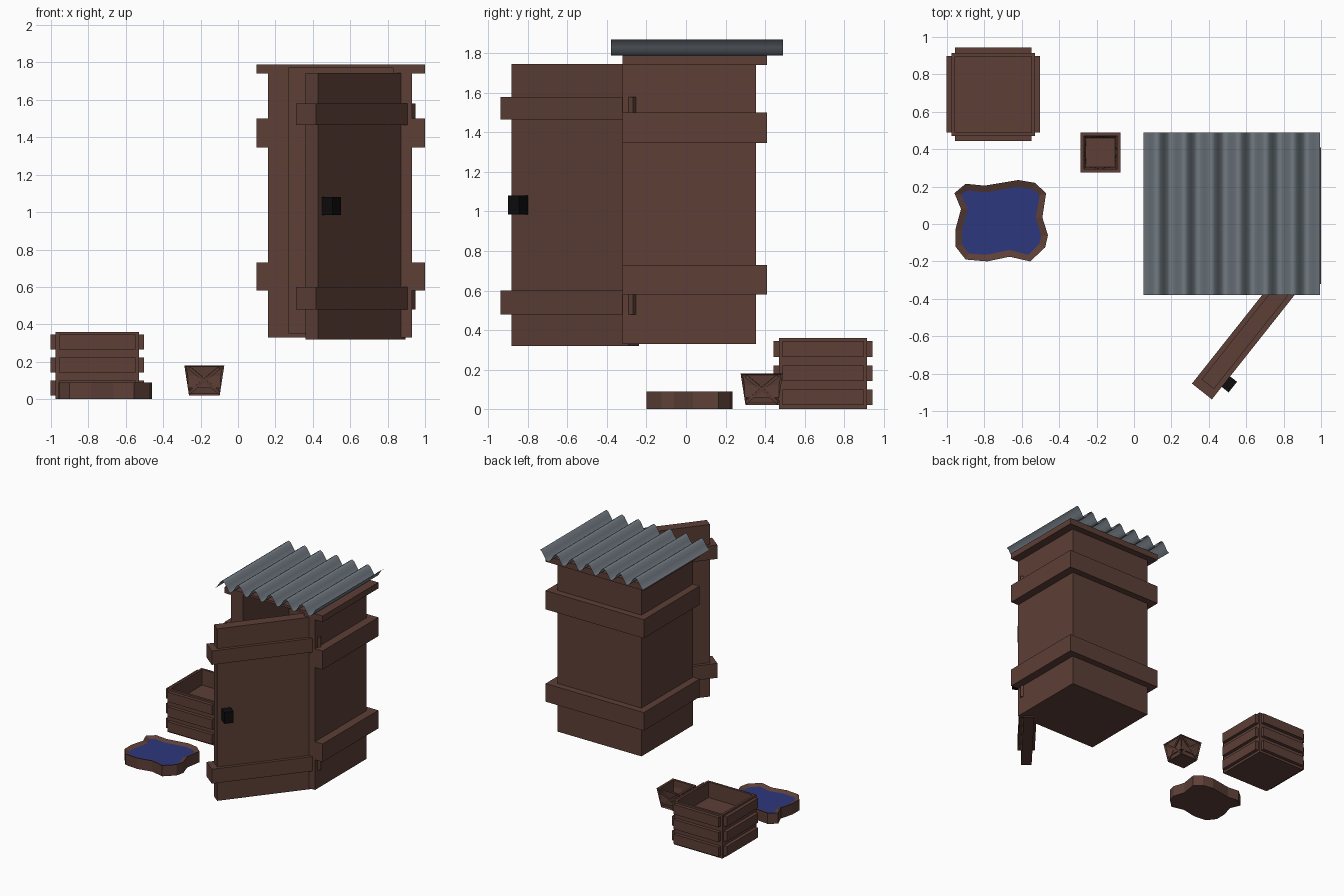
import bpy, bmesh, math
from mathutils import Vector, Matrix

if "Cube" in bpy.data.objects:
    bpy.data.objects.remove(bpy.data.objects["Cube"])


def material(name, rgb):
    m = bpy.data.materials.new(name)
    m.diffuse_color = (*rgb, 1)
    m.use_nodes = True
    m.node_tree.nodes["Principled BSDF"].inputs["Base Color"].default_value = m.diffuse_color
    return m


BROWN = material("brown wood", (0.109, 0.050, 0.038))
STEEL = material("grey metal", (0.165, 0.194, 0.220))
BLUE = material("blue water", (0.026, 0.038, 0.205))
BLACK = material("black iron", (0.004, 0.004, 0.004))


def finish(name, bm, *mats, recalc=True):
    if recalc:
        bmesh.ops.recalc_face_normals(bm, faces=bm.faces)
    me = bpy.data.meshes.new(name)
    bm.to_mesh(me)
    bm.free()
    for m in mats:
        me.materials.append(m)
    ob = bpy.data.objects.new(name, me)
    bpy.context.collection.objects.link(ob)
    return ob


def add_box(bm, lo, hi, matrix=Matrix()):
    lo, hi = Vector(lo), Vector(hi)
    m = matrix @ Matrix.Translation((lo + hi) / 2) @ Matrix.Diagonal((*(hi - lo), 1))
    bmesh.ops.create_cube(bm, size=1, matrix=m)


def box(name, lo, hi, mat=BROWN, matrix=Matrix()):
    bm = bmesh.new()
    add_box(bm, lo, hi, matrix)
    return finish(name, bm, mat)


# Cabin: a block with its front hollowed out
X0, X1, Y0, Y1, Z0, Z1 = 0.16, 0.93, -0.32, 0.355, 0.33, 1.79
bm = bmesh.new()
add_box(bm, (X0, Y0, Z0), (X1, Y1, Z1))
front = min(bm.faces, key=lambda f: f.calc_center_median().y)
inner = bmesh.ops.extrude_face_region(bm, geom=[front])["geom"]
bmesh.ops.delete(bm, geom=[front], context="FACES_ONLY")
ring = [v for v in inner if isinstance(v, bmesh.types.BMVert)]
for v in ring:
    v.co.x = 0.27 if v.co.x < 0.5 else 0.83
    v.co.z = 0.355 if v.co.z < 1 else 1.77
inner_face = [f for f in inner if isinstance(f, bmesh.types.BMFace)][0]
back = bmesh.ops.extrude_face_region(bm, geom=[inner_face])["geom"]
bmesh.ops.delete(bm, geom=[inner_face], context="FACES_ONLY")
for v in back:
    if isinstance(v, bmesh.types.BMVert):
        v.co.y = 0.28
finish("cabin_body", bm, BROWN)

# Boards wrapped round the sides and back of the cabin
for label, za, zb in (("lower", 0.58, 0.73), ("upper", 1.345, 1.50), ("top", 1.74, 1.79)):
    bm = bmesh.new()
    add_box(bm, (0.10, Y0, za), (X0, 0.41, zb))
    add_box(bm, (X1, Y0, za), (1.0, 0.41, zb))
    add_box(bm, (X0, Y1, za), (X1, 0.41, zb))
    finish(label + "_cabin_band", bm, BROWN)

# Corrugated roof sheet
bm = bmesh.new()
N, WAVES = 52, 6.5
rows = []
for i in range(N + 1):
    x = 0.05 + 0.945 * i / N
    z = 1.83 - 0.04 * math.cos(2 * math.pi * WAVES * i / N)
    rows.append([bm.verts.new((x, y, z)) for y in (-0.38, 0.49)])
for a, b in zip(rows, rows[1:]):
    bm.faces.new((a[0], b[0], b[1], a[1])).smooth = True
finish("corrugated_roof", bm, STEEL, recalc=False)

# Open door, built along its own length and turned into place
door = Matrix.Translation((0.629, -0.56, 0)) @ Matrix.Rotation(math.radians(51.6), 4, "Z")
box("door_panel", (-0.378, -0.042, 0.32), (0.378, 0.042, 1.745), BROWN, door)
for label, za, zb in (("lower", 0.48, 0.60), ("upper", 1.465, 1.58)):
    box(label + "_door_band", (-0.428, -0.068, za), (0.428, 0.068, zb), BROWN, door)
box("door_handle", (-0.343, -0.115, 0.985), (-0.271, -0.042, 1.08), BLACK, door)


def hollow_top(bm, thickness, depth):
    top = max(bm.faces, key=lambda f: f.calc_center_median().z)
    bmesh.ops.inset_region(bm, faces=[top], thickness=thickness)
    new = bmesh.ops.extrude_face_region(bm, geom=[top])["geom"]
    bmesh.ops.delete(bm, geom=[top], context="FACES_ONLY")
    verts = [v for v in new if isinstance(v, bmesh.types.BMVert)]
    bmesh.ops.translate(bm, verts=verts, vec=(0, 0, -depth))


# Large slatted crate
cx, cy, h = -0.7525, 0.693, 0.222
bm = bmesh.new()
add_box(bm, (cx - h, cy - h, 0), (cx + h, cy + h, 0.36))
hollow_top(bm, 0.026, 0.13)
finish("large_crate", bm, BROWN)
bm = bmesh.new()
for za in (0.02, 0.142, 0.265):
    for k in range(4):
        m = Matrix.Translation((cx, cy, 0)) @ Matrix.Rotation(k * math.pi / 2, 4, "Z")
        add_box(bm, (-0.205, h - 0.005, za), (0.205, 0.25, za + 0.08), m)
finish("large_crate_slats", bm, BROWN)

# Small tapered crate with recessed sides and crossed braces
c = Vector((-0.18, 0.383, 0))
TOP, BOT, ZB, ZT = 0.107, 0.082, 0.02, 0.18
bm = bmesh.new()
add_box(bm, (-TOP, -TOP, ZB), (TOP, TOP, ZT))
for v in bm.verts:
    if v.co.z < 0.1:
        v.co.x *= BOT / TOP
        v.co.y *= BOT / TOP
bm.normal_update()
sides = [f for f in bm.faces if abs(f.normal.z) < 0.5]
hollow_top(bm, 0.027, 0.12)
bmesh.ops.inset_individual(bm, faces=sides, thickness=0.012, depth=-0.01)
bmesh.ops.translate(bm, verts=bm.verts, vec=c)
finish("small_crate", bm, BROWN)
bm = bmesh.new()
tilt = math.atan2(TOP - BOT, ZT - ZB)
for k in range(4):
    face = (Matrix.Translation(c) @ Matrix.Rotation(k * math.pi / 2, 4, "Z")
            @ Matrix.Translation((0, -(TOP + BOT) / 2, (ZB + ZT) / 2))
            @ Matrix.Rotation(tilt, 4, "X"))
    for s in (1, -1):
        m = face @ Matrix.Rotation(s * math.radians(40), 4, "Y")
        add_box(bm, (-0.105, 0.001, -0.008), (0.105, 0.011, 0.008), m)
finish("small_crate_braces", bm, BROWN)

# Wavy pond basin: outline, inward sloping rim and water surface
outline = [(-0.96, 0.165), (-0.90, 0.215), (-0.80, 0.205), (-0.62, 0.235), (-0.53, 0.22),
           (-0.47, 0.165), (-0.49, 0.035), (-0.46, -0.06), (-0.475, -0.125), (-0.555, -0.20),
           (-0.665, -0.175), (-0.785, -0.20), (-0.90, -0.19), (-0.955, -0.12),
           (-0.955, -0.03), (-0.925, 0.08)]
bm = bmesh.new()
low = bm.faces.new([bm.verts.new((x, y, 0)) for x, y in reversed(outline)])
rim = [bm.verts.new((x, y, 0.09)) for x, y in outline]
bm.verts.ensure_lookup_table()
base = list(reversed(low.verts[:]))
for i in range(len(rim)):
    j = (i + 1) % len(rim)
    bm.faces.new((base[i], base[j], rim[j], rim[i]))
water = bm.faces.new(rim)
bmesh.ops.recalc_face_normals(bm, faces=bm.faces)
bmesh.ops.inset_region(bm, faces=[water], thickness=0.036, depth=-0.015)
water.material_index = 1
finish("pond_basin", bm, BROWN, BLUE)
